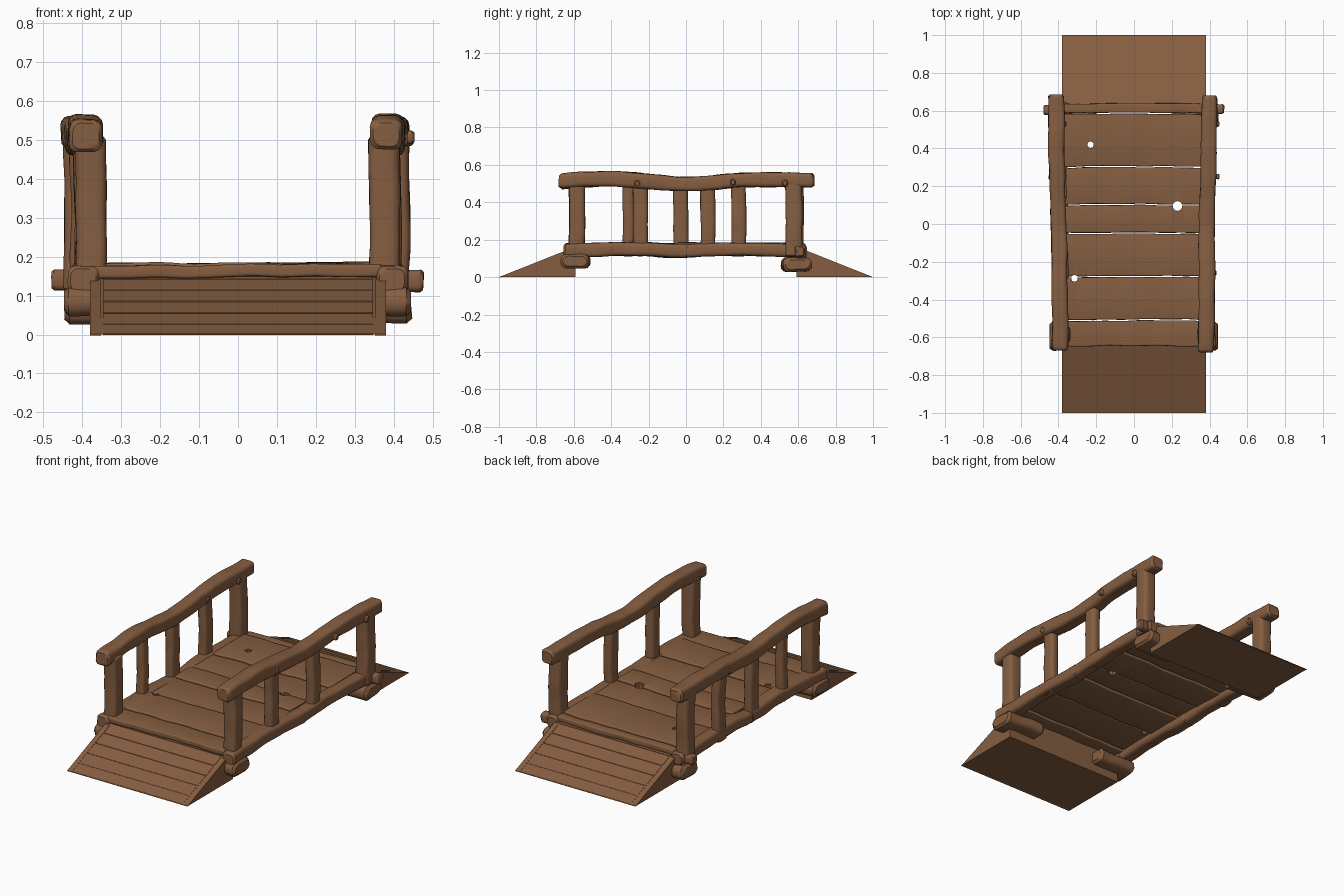
import bpy, bmesh, math
from mathutils import Vector, noise

if "Cube" in bpy.data.objects:
    bpy.data.objects.remove(bpy.data.objects["Cube"])

wood = bpy.data.materials.new("brown wood")
wood.use_nodes = True
BROWN = (0.235, 0.111, 0.052, 1)
wood.diffuse_color = BROWN
wood.node_tree.nodes["Principled BSDF"].inputs["Base Color"].default_value = BROWN


def finish(name, bm, smooth=True):
    bmesh.ops.recalc_face_normals(bm, faces=bm.faces)
    mesh = bpy.data.meshes.new(name)
    bm.to_mesh(mesh)
    bm.free()
    mesh.materials.append(wood)
    obj = bpy.data.objects.new(name, mesh)
    bpy.context.collection.objects.link(obj)
    if smooth:
        bpy.ops.object.select_all(action='DESELECT')
        obj.select_set(True)
        bpy.context.view_layer.objects.active = obj
        bpy.ops.object.shade_smooth_by_angle(angle=math.radians(40))
    return obj


def sample(path, t):
    """Smooth point along a path of evenly weighted knots."""
    f = t * (len(path) - 1)
    i = min(int(f), len(path) - 2)
    f -= i
    p = [Vector(path[max(0, min(len(path) - 1, k))]) for k in range(i - 1, i + 3)]
    return p[1] + 0.5 * f * (p[2] - p[0] + f * (2 * p[0] - 5 * p[1] + 4 * p[2] - p[3]
                             + f * (3 * (p[1] - p[2]) + p[3] - p[0])))


def timber(name, path, w, h, axis, r=0.02, rough=0.006, rings=24):
    """Hewn rounded-rectangle beam lofted along a path; w and h span the other two axes."""
    bm = bmesh.new()
    u, v = [Vector(a) for a in {'x': ((0, 1, 0), (0, 0, 1)),
                                'y': ((1, 0, 0), (0, 0, 1)),
                                'z': ((1, 0, 0), (0, 1, 0))}[axis]]
    d = u.cross(v)
    if (Vector(path[-1]) - Vector(path[0])).dot(d) < 0:
        d = -d
    stations = [(0, 0.4, 0)] + [(i / rings, 0, 0) for i in range(rings + 1)] + [(1, 0.4, 0)]
    loops = []
    for n, (t, shrink, _) in enumerate(stations):
        c = sample(path, t)
        if n == 1:
            c += d * r * 0.5
        if n == rings + 1:
            c -= d * r * 0.5
        a, b = w / 2 - shrink * r, h / 2 - shrink * r
        ring = []
        for q in range(4):
            sx, sy = (1, -1, -1, 1)[q], (1, 1, -1, -1)[q]
            for k in range(4):
                ang = math.pi / 2 * (q + k / 3)
                co = c + u * (sx * (a - r) + r * math.cos(ang)) + v * (sy * (b - r) + r * math.sin(ang))
                co += noise.noise_vector(co * 9) * rough
                ring.append(bm.verts.new(co))
        loops.append(ring)
    for A, B in zip(loops, loops[1:]):
        for k in range(16):
            j = (k + 1) % 16
            bm.faces.new((A[k], A[j], B[j], B[k]))
    bm.faces.new(loops[0])
    bm.faces.new(loops[-1])
    return finish(name, bm)


# Handrails and lower side beams
timber("left_handrail", [(.38, -.68, .513), (.385, -.4, .525), (.385, 0, .497),
                         (.395, .3, .518), (.4, .68, .52)], .083, .078, 'y', rings=40)
timber("right_handrail", [(-.392, -.67, .51), (-.392, -.35, .525), (-.4, 0, .5),
                          (-.41, .35, .52), (-.412, .685, .518)], .083, .078, 'y', rings=40)
for side, s in (("left", 1), ("right", -1)):
    timber(side + "_lower_beam_front", [(.395 * s, -.655, .14), (.385 * s, -.3, .15),
                                        (.385 * s, .01, .138)], .08, .074, 'y')
    timber(side + "_lower_beam_back", [(.385 * s, -.01, .138), (.39 * s, .25, .15),
                                       (.395 * s, .645, .138)], .075, .07, 'y')

# Upright posts
for side, posts in (("left", [(.375, -.585, .085), (.38, -.245, .08), (.388, .115, .08), (.4, .575, .09)]),
                    ("right", [(-.38, -.585, .085), (-.39, -.31, .06), (-.395, -.03, .08),
                               (-.405, .28, .08), (-.41, .585, .085)])):
    for n, (x, y, w) in enumerate(posts):
        end = n in (0, len(posts) - 1)
        timber(f"{side}_post_{n + 1}", [(x, y, .11), (x + .003, y + .003, .3), (x, y, .51)],
               .078 if end else .055, w, 'z', rough=.004)

# Deck boards with narrow, slightly uneven gaps
seams = [-.65, -.51, -.28, -.05, .1, .3, .585, .64]
boards = []
for n, (a, b) in enumerate(zip(seams, seams[1:])):
    y, z = (a + b) / 2, .162 + .005 * (n % 2)
    boards.append(timber(f"deck_board_{n + 1}", [(-.37, y, z), (0, y + .002, z), (.37, y, z + .003)],
                         b - a - .006, .032, 'x', r=.007, rough=.005, rings=30))

# Knot holes through the deck
for x, y, rad in ((-.23, .42, .017), (.23, .095, .026), (-.315, -.288, .018)):
    bpy.ops.mesh.primitive_cylinder_add(vertices=10, radius=rad, depth=.2, location=(x, y, .16))
    cutter = bpy.context.object
    cutter.hide_render = True
    for board in boards:
        ys = [v.co.y for v in board.data.vertices]
        if min(ys) < y + rad and max(ys) > y - rad:
            bpy.context.view_layer.objects.active = board
            mod = board.modifiers.new("knot_hole", 'BOOLEAN')
            mod.operation, mod.object, mod.solver = 'DIFFERENCE', cutter, 'EXACT'
            bpy.ops.object.modifier_apply(modifier=mod.name)
    bpy.data.objects.remove(cutter)

# Support stubs under the corners, and pegs through the beams and rails
for side, s in (("left", 1), ("right", -1)):
    for end, e in (("front", -1), ("back", 1)):
        z = .085 if e < 0 else .067
        timber(f"{side}_{end}_support", [(.2 * s, .585 * e, z), (.33 * s, .59 * e, z), (.445 * s, .595 * e, z)],
               .15 if e < 0 else .155, .075, 'x', r=.03, rings=12)
    timber(side + "_beam_peg", [(.33 * s, .605, .14), (.478 * s, .605, .14)], .05, .056, 'x', r=.015, rings=6)
    for y in (.53, .25, -.26):
        timber(f"{side}_rail_peg", [(.36 * s, y, .503), (.452 * s if y > .2 else .432 * s, y, .503)],
               .03, .035, 'x', r=.012, rings=4)


# End ramps: a solid wedge, with plank sheets and edge strips lying on the slope
def prism(name, profile, x0, x1):
    bm = bmesh.new()
    A, B = [[bm.verts.new((x, y, z)) for y, z in profile] for x in (x0, x1)]
    bm.faces.new(A)
    bm.faces.new(B)
    for i in range(len(A)):
        j = (i + 1) % len(A)
        bm.faces.new((A[i], A[j], B[j], B[i]))
    return finish(name, bm, False)


def slope(t, lift=0.0):
    return 1 - .41 * t, .163 * t + lift


for end, e in (("front", -1), ("back", 1)):
    wedge = [(1, 0), (.59, 0), slope(1, -.003), slope(.01, -.001)]
    prism(end + "_ramp", [(y * e, z) for y, z in wedge], -.38, .38)
    cuts = [.01, .16, .34, .52, .7, .87, 1]
    for n, (a, b) in enumerate(zip(cuts, cuts[1:])):
        plank = [slope(a + .006, -.004), slope(b - .006, -.004), slope(b - .006), slope(a + .006)]
        prism(f"{end}_ramp_plank_{n + 1}", [(y * e, z) for y, z in plank], -.347, .347)
    strip = [slope(.01, -.004), slope(1, -.004), slope(1), slope(.01)]
    for side, s in (("left", 1), ("right", -1)):
        prism(f"{end}_ramp_{side}_edge", [(y * e, z) for y, z in strip], .352 * s, .38 * s)
